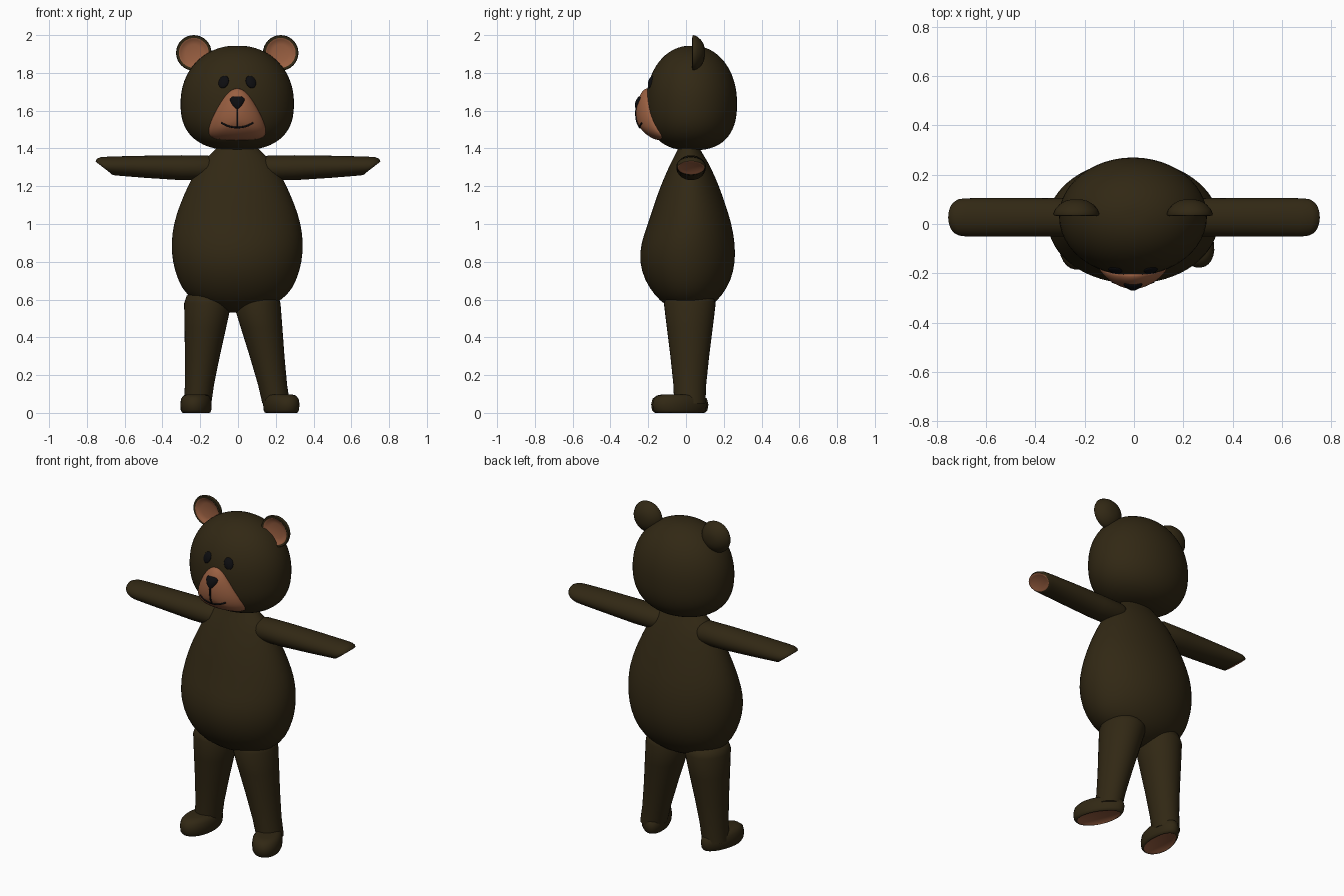
import bpy, bmesh, math
from mathutils import Vector
from mathutils.bvhtree import BVHTree

cube = bpy.data.objects.get("Cube")
if cube:
    bpy.data.objects.remove(cube, do_unlink=True)


def material(name, rgb):
    m = bpy.data.materials.new(name)
    m.use_nodes = True
    m.diffuse_color = (*rgb, 1)
    bsdf = m.node_tree.nodes["Principled BSDF"]
    bsdf.inputs["Base Color"].default_value = (*rgb, 1)
    bsdf.inputs["Roughness"].default_value = 0.8
    return m


FUR = material("dark_fur", (0.031, 0.021, 0.007))
TAN = material("tan_skin", (0.32, 0.115, 0.053))
BLACK = material("black", (0.004, 0.004, 0.005))
CX = -0.004  # middle line of the body


def skin(name, loops, mat, accent=None, bands=0, subsurf=0):
    """Bridge closed loops of points; the last bands and end cap take the accent."""
    bm = bmesh.new()
    rows = [[bm.verts.new(p) for p in loop] for loop in loops]
    n = len(rows[0])
    for i, (a, b) in enumerate(zip(rows, rows[1:])):
        for j in range(n):
            k = (j + 1) % n
            f = bm.faces.new((a[j], a[k], b[k], b[j]))
            f.material_index = int(i >= len(rows) - 1 - bands and bands > 0)
    bm.faces.new(rows[0])
    bm.faces.new(rows[-1]).material_index = int(bands > 0)
    bmesh.ops.recalc_face_normals(bm, faces=bm.faces)
    mesh = bpy.data.meshes.new(name)
    bm.to_mesh(mesh)
    bm.free()
    mesh.materials.append(mat)
    if accent:
        mesh.materials.append(accent)
    for p in mesh.polygons:
        p.use_smooth = True
    mesh.set_sharp_from_angle(angle=math.radians(60))
    ob = bpy.data.objects.new(name, mesh)
    bpy.context.collection.objects.link(ob)
    if subsurf:
        mod = ob.modifiers.new("smooth", "SUBSURF")
        mod.levels = mod.render_levels = subsurf
    return ob


def ring(center, u, v, n=32):
    c, u, v = Vector(center), Vector(u), Vector(v)
    return [c + u * math.cos(t) + v * math.sin(t)
            for t in (math.tau * i / n for i in range(n))]


def flat_ring(x, y, z, rx, ry, n=32):
    return ring((x, y, z), (rx, 0, 0), (0, ry, 0), n)


def surface(ob):
    """Function giving the front y of an object at (x, z)."""
    bpy.context.view_layer.update()
    ev = ob.evaluated_get(bpy.context.evaluated_depsgraph_get())
    me = ev.to_mesh()
    tree = BVHTree.FromPolygons([v.co.copy() for v in me.vertices],
                                [tuple(p.vertices) for p in me.polygons])
    ev.to_mesh_clear()

    def front(x, z):
        hit = tree.ray_cast(Vector((x, -2, z)), Vector((0, 1, 0)))[0]
        return hit.y if hit else -0.15
    return front


def dome(name, outline, front, height, mat):
    """Puffed patch lying on a surface, bounded by an (x, z) outline."""
    mx = sum(p[0] for p in outline) / len(outline)
    mz = sum(p[1] for p in outline) / len(outline)
    loops = []
    for s in (1, 0.98, 0.9, 0.7, 0.4, 0.1):
        h = height * math.sqrt(1 - s * s) if s < 1 else -0.012
        pts = [(mx + (x - mx) * s, mz + (z - mz) * s) for x, z in outline]
        loops.append([(x, front(x, z) - h, z) for x, z in pts])
    return skin(name, loops, mat, subsurf=2)


def mirrored(half):
    """Close a half outline that starts and ends on the middle line."""
    full = half + [(-x, z) for x, z in half[-2:0:-1]]
    return [(x + CX, z) for x, z in full]


# Body: z, half width, middle y, half depth
BODY = [(1.45, 0.06, 0.015, 0.04), (1.40, 0.11, 0.015, 0.055),
        (1.35, 0.165, 0.018, 0.085), (1.30, 0.212, 0.02, 0.112),
        (1.20, 0.263, 0.02, 0.156), (1.10, 0.307, 0.02, 0.191),
        (1.00, 0.339, 0.02, 0.223), (0.90, 0.352, 0.01, 0.25),
        (0.80, 0.345, 0.007, 0.256), (0.70, 0.316, 0.01, 0.23),
        (0.62, 0.268, 0.013, 0.178), (0.57, 0.19, 0.015, 0.125),
        (0.54, 0.09, 0.015, 0.06), (0.53, 0.03, 0.015, 0.02)]
skin("body", [flat_ring(CX, y, z, rx, ry) for z, rx, y, ry in BODY], FUR, subsurf=1)

# Head: round above, fuller in the cheeks below
head_loops = []
for i in range(1, 32):
    c = math.cos(math.pi * i / 32)
    z = 1.64 + c * (0.305 if c > 0 else 0.25)
    e = 2.1 if c > 0 else 2.5
    r = (1 - abs(c) ** e) ** (1 / e)
    head_loops.append(flat_ring(CX, 0.03, z, 0.3 * r, 0.24 * r, 48))
head = skin("head", head_loops, FUR)
head_front = surface(head)

# Muzzle, nose and eyes
muzzle = dome("muzzle", mirrored([
    (0, 1.728), (0.045, 1.708), (0.085, 1.655), (0.13, 1.576), (0.157, 1.505),
    (0.154, 1.465), (0.12, 1.447), (0.06, 1.443), (0, 1.443)]), head_front, 0.06, TAN)
muzzle_front = surface(muzzle)
dome("nose", mirrored([(0, 1.677), (0.03, 1.677), (0.044, 1.66), (0.03, 1.633),
                       (0.012, 1.612), (0, 1.608)]), muzzle_front, 0.012, BLACK)
for side, label in ((1, "left"), (-1, "right")):
    lean = math.radians(25) * side
    oval = []
    for i in range(16):
        t = math.tau * i / 16
        a, b = 0.027 * math.cos(t), 0.036 * math.sin(t)
        oval.append((CX + side * 0.072 + a * math.cos(lean) - b * math.sin(lean),
                     1.752 + a * math.sin(lean) + b * math.cos(lean)))
    dome(label + "_eye", oval, head_front, 0.012, BLACK)

# Mouth lines drawn on the muzzle
smile = [(CX + 0.084 * t / 8, 1.511 + 0.024 * (t / 8) ** 2) for t in range(-8, 9)]
groove = [(CX, 1.62 - 0.109 * t / 8) for t in range(9)]
for name, path in (("smile", smile), ("lip_groove", groove)):
    cu = bpy.data.curves.new(name, "CURVE")
    cu.dimensions = "3D"
    cu.bevel_depth = 0.005
    cu.use_fill_caps = True
    sp = cu.splines.new("POLY")
    sp.points.add(len(path) - 1)
    for p, (x, z) in zip(sp.points, path):
        p.co = (x, muzzle_front(x, z), z, 1)
    cu.materials.append(BLACK)
    bpy.context.collection.objects.link(bpy.data.objects.new(name, cu))

# Ears: rounded back, flat rim, tan hollow
EAR = [(0.1, 0.02), (0.094, 0.045), (0.08, 0.068), (0.06, 0.086), (0.042, 0.094),
       (0.034, 0.091), (0.033, 0.079), (0.042, 0.07), (0.048, 0.045), (0.05, 0.01)]
for side, label in ((1, "left"), (-1, "right")):
    loops = [ring((CX + side * 0.23, y, 1.906), (r, 0, 0), (0, 0, r)) for y, r in EAR]
    skin(label + "_ear", loops, FUR, TAN, 3)

# Arms: lower x, lower z, upper x, upper z, half depth; tan palm on the slanted end
ARM = [(0.10, 1.27, 0.10, 1.33, 0.03), (0.115, 1.245, 0.115, 1.352, 0.06),
       (0.16, 1.232, 0.16, 1.362, 0.077), (0.30, 1.232, 0.30, 1.364, 0.078),
       (0.50, 1.245, 0.52, 1.361, 0.078), (0.61, 1.254, 0.68, 1.357, 0.078),
       (0.645, 1.257, 0.725, 1.354, 0.077), (0.66, 1.259, 0.746, 1.346, 0.075),
       (0.668, 1.263, 0.754, 1.333, 0.07), (0.672, 1.267, 0.75, 1.327, 0.065),
       (0.676, 1.273, 0.743, 1.325, 0.06)]
for side, label in ((1, "left"), (-1, "right")):
    loops = [ring((side * (a + c) / 2, 0.027, (b + d) / 2), (0, ry, 0),
                  (side * (c - a) / 2, 0, (d - b) / 2)) for a, b, c, d, ry in ARM]
    skin(label + "_arm", loops, FUR, TAN, 2)

# Legs and turned-out feet: hip x, ankle x, foot x, foot turn
LEG = [(0.635, 0.085), (0.62, 0.112), (0.58, 0.125), (0.45, 0.11), (0.3, 0.092),
       (0.15, 0.077), (0.05, 0.073)]
FOOT = [(0.098, 0.6), (0.092, 0.8), (0.075, 0.95), (0.045, 1.0), (0.015, 0.97),
        (0.002, 0.9), (0, 0.84), (0.005, 0.78)]
for label, hip, ankle, foot_x, turn in (("left", 0.1, 0.202, 0.225, 24),
                                        ("right", -0.16, -0.214, -0.22, -8)):
    loops = []
    for z, r in LEG:
        x = ankle + (hip - ankle) * min(1, (z - 0.05) / 0.53)
        loops.append(flat_ring(x, 0.02, z, r, r * 1.05 + 0.006))
    skin(label + "_leg", loops, FUR)

    a = math.radians(turn)
    loops = []
    for z, s in FOOT:
        loop = []
        for i in range(32):
            t = math.tau * i / 32
            u = 0.081 * s * math.cos(t) * (1 - 0.12 * math.sin(t))
            v = 0.153 * s * math.sin(t)
            loop.append((foot_x + u * math.cos(a) - v * math.sin(a),
                         -0.033 + u * math.sin(a) + v * math.cos(a), z))
        loops.append(loop)
    # v points to the heel, so a positive turn sends the toes towards +x
    skin(label + "_foot", loops, FUR, TAN, 1)
